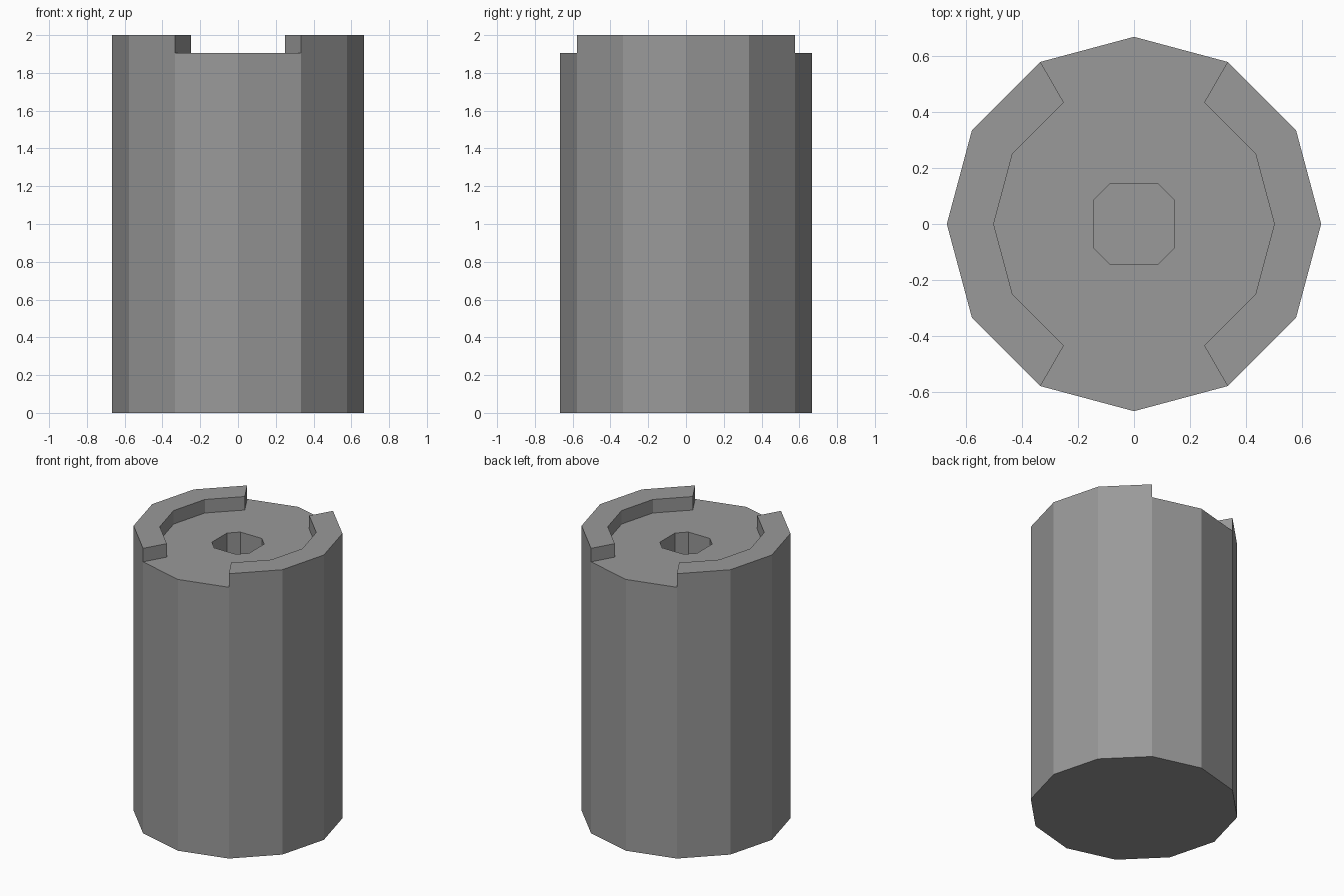
import bpy, bmesh, math

if "Cube" in bpy.data.objects:
    bpy.data.objects.remove(bpy.data.objects["Cube"])

N = 12               # sides
R_OUT, R_RIM, R_HOLE = 0.667, 0.5, 0.167
Z_DECK, Z_TOP, Z_HOLE = 1.905, 2.0, 1.5

grey = bpy.data.materials.new("mid grey")
grey.diffuse_color = (0.32, 0.32, 0.32, 1)
grey.use_nodes = True
grey.node_tree.nodes["Principled BSDF"].inputs["Base Color"].default_value = grey.diffuse_color

bm = bmesh.new()


def ring(radius, z, flat_axes=False):
    """Twelve points; flat_axes pulls the axis points in to make an eight-sided outline."""
    pts = []
    for i in range(N):
        a = 2 * math.pi * i / N
        r = radius * math.cos(math.pi / 6) if flat_axes and i % 3 == 0 else radius
        pts.append(bm.verts.new((r * math.cos(a), r * math.sin(a), z)))
    return pts


def bridge(a, b):
    return [bm.faces.new((a[i], a[(i + 1) % N], b[(i + 1) % N], b[i])) for i in range(N)]


# body wall, deck and centre hole
base = ring(R_OUT, 0)
outer = ring(R_OUT, Z_DECK)
inner = ring(R_RIM, Z_DECK)
hole = ring(R_HOLE, Z_DECK, True)
hole_floor = ring(R_HOLE, Z_HOLE, True)
bm.faces.new(base[::-1])
bridge(base, outer)
band = bridge(outer, inner)
bridge(inner, hole)
bridge(hole, hole_floor)
bm.faces.new(hole_floor)

# two raised rim arcs, left and right (120 degrees each)
for sectors in ((10, 11, 0, 1), (4, 5, 6, 7)):
    faces = [band[i] for i in sectors]
    res = bmesh.ops.extrude_face_region(bm, geom=faces)
    for v in [g for g in res["geom"] if isinstance(g, bmesh.types.BMVert)]:
        v.co.z = Z_TOP
    bmesh.ops.delete(bm, geom=[f for f in faces if f.is_valid], context='FACES_ONLY')

bmesh.ops.recalc_face_normals(bm, faces=bm.faces)
mesh = bpy.data.meshes.new("notched_cylinder")
bm.to_mesh(mesh)
bm.free()
mesh.materials.append(grey)
obj = bpy.data.objects.new("notched_cylinder", mesh)
bpy.context.collection.objects.link(obj)
